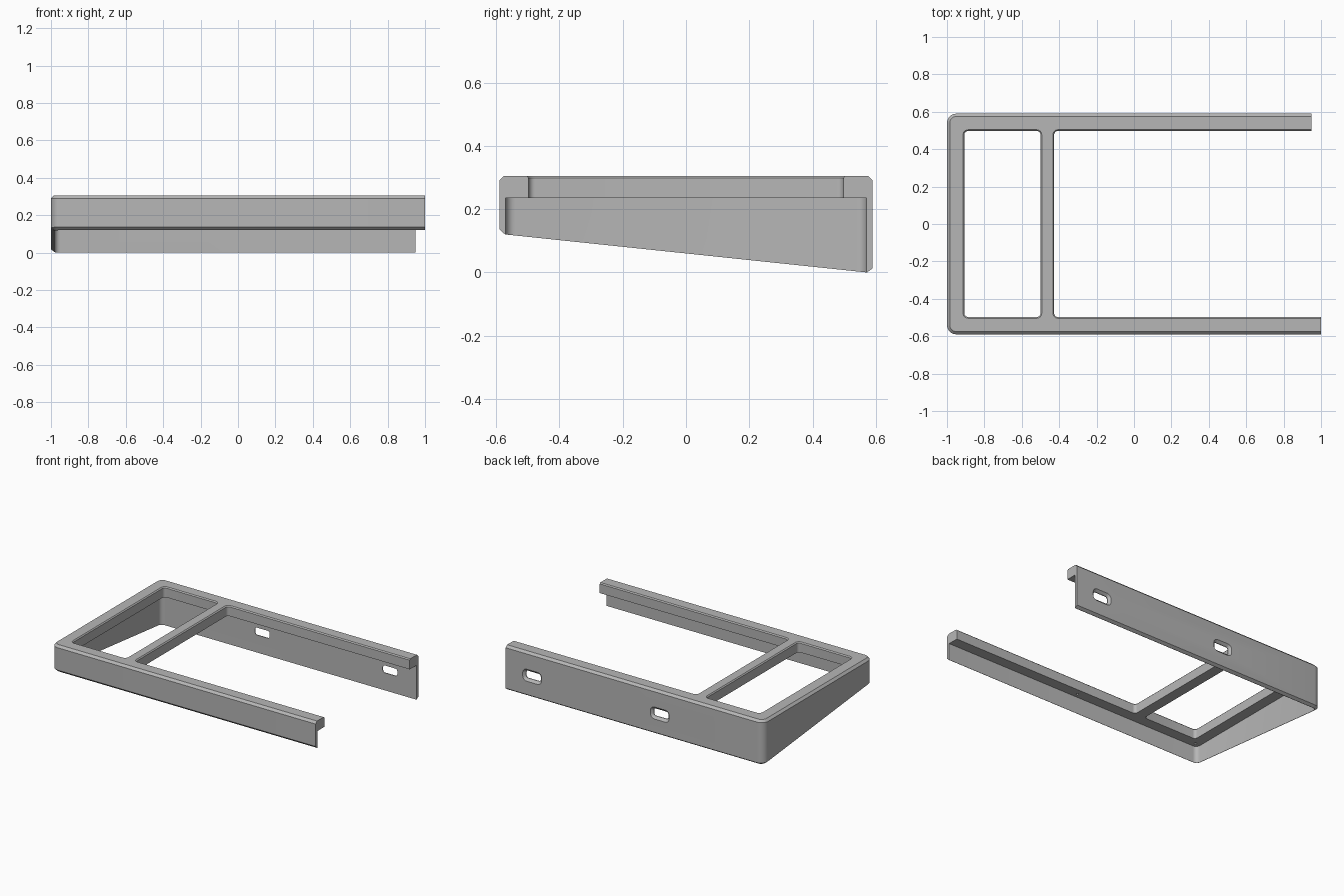
import bpy, bmesh
from math import sin, cos, pi

cube = bpy.data.objects.get("Cube")
if cube:
    bpy.data.objects.remove(cube, do_unlink=True)


def rounded(x0, x1, y0, y1, r, seg=6):
    """Counter-clockwise rounded rectangle outline."""
    corners = [(x1 - r, y1 - r), (x0 + r, y1 - r), (x0 + r, y0 + r), (x1 - r, y0 + r)]
    pts = []
    for i, (cx, cy) in enumerate(corners):
        for k in range(seg + 1):
            a = (i + k / seg) * pi / 2
            pts.append((cx + r * cos(a), cy + r * sin(a)))
    return pts


def loft(name, rings):
    """Closed solid through rings of equal point count."""
    bm = bmesh.new()
    loops = [[bm.verts.new(p) for p in ring] for ring in rings]
    n = len(loops[0])
    for a, b in zip(loops, loops[1:]):
        for i in range(n):
            j = (i + 1) % n
            bm.faces.new((a[i], a[j], b[j], b[i]))
    bm.faces.new(loops[0][::-1])
    bm.faces.new(loops[-1])
    bmesh.ops.recalc_face_normals(bm, faces=bm.faces)
    mesh = bpy.data.meshes.new(name)
    bm.to_mesh(mesh)
    bm.free()
    obj = bpy.data.objects.new(name, mesh)
    bpy.context.collection.objects.link(obj)
    return obj


def flat(points, z):
    return [(x, y, z) for x, y in points]


def sloped(points, lift):
    return [(x, y, 0.06 - 0.105 * y + lift) for x, y in points]


def cut(target, cutter):
    """Subtract a cutter and throw it away."""
    cutter.hide_render = True
    mod = target.modifiers.new("cut", 'BOOLEAN')
    mod.operation = 'DIFFERENCE'
    mod.solver = 'EXACT'
    mod.object = cutter
    bpy.context.view_layer.objects.active = target
    bpy.ops.object.modifier_apply(modifier=mod.name)
    bpy.data.objects.remove(cutter, do_unlink=True)


def outer(inset):
    return rounded(-1 + inset, 1.3, -0.59 + inset, 0.59 - inset, 0.05 - inset)


# Outer body: chamfered top rim, sloping chamfered bottom rim
frame = loft("bracket_frame", [
    sloped(outer(0.018), 0), sloped(outer(0), 0.015),
    flat(outer(0), 0.29), flat(outer(0.015), 0.305)])

# Hollow underside, leaving thin skirt walls
inside = rounded(-0.98, 1.5, -0.57, 0.57, 0.03)
cut(frame, loft("underside_cutter", [flat(inside, -0.2), flat(inside, 0.235)]))

# Two openings on either side of the crossbar, with softened top edges
for x0, x1 in ((-0.907, -0.5), (-0.427, 1.5)):
    def opening(grow):
        return rounded(x0 - grow, x1 + grow, -0.497 - grow, 0.497 + grow, 0.02 + grow)
    cut(frame, loft("opening_cutter", [
        flat(opening(0), 0.1), flat(opening(0), 0.298), flat(opening(0.017), 0.315)]))

# Square off the arm ends, the rear arm a little shorter
for x, y0, y1 in ((1.0, -1, 0.1), (0.95, 0.05, 1)):
    box = rounded(x, 2, y0, y1, 0.02, 1)
    box = [(x, y0), (2, y0), (2, y1), (x, y1)]
    cut(frame, loft("end_cutter", [flat(box, -1), flat(box, 1)]))

# Countersunk slots in the rear wall
for cx in (-0.215, 0.75):
    def slot(grow, y):
        pts = rounded(cx - 0.055 - grow, cx + 0.055 + grow,
                      0.12 - grow, 0.17 + grow, 0.015 + grow)
        return [(x, y, z) for x, z in pts]
    cut(frame, loft("slot_cutter", [slot(0, 0.54), slot(0, 0.575), slot(0.027, 0.6)]))

# Small blind holes under the arms
for cx in (-0.945, 0.0):
    for cy in (-0.54, 0.54):
        r = 0.008
        hole = rounded(cx - r, cx + r, cy - r, cy + r, r * 0.9, 3)
        cut(frame, loft("hole_cutter", [flat(hole, 0.2), flat(hole, 0.26)]))

# Single grey finish
grey = bpy.data.materials.new("plain_grey")
grey.use_nodes = True
colour = (0.47, 0.47, 0.47, 1)
grey.diffuse_color = colour
grey.node_tree.nodes["Principled BSDF"].inputs["Base Color"].default_value = colour
frame.data.materials.clear()
frame.data.materials.append(grey)
for poly in frame.data.polygons:
    poly.material_index = 0

bpy.ops.object.select_all(action='DESELECT')
frame.select_set(True)
bpy.context.view_layer.objects.active = frame
bpy.ops.object.shade_smooth_by_angle(angle=pi / 6)
